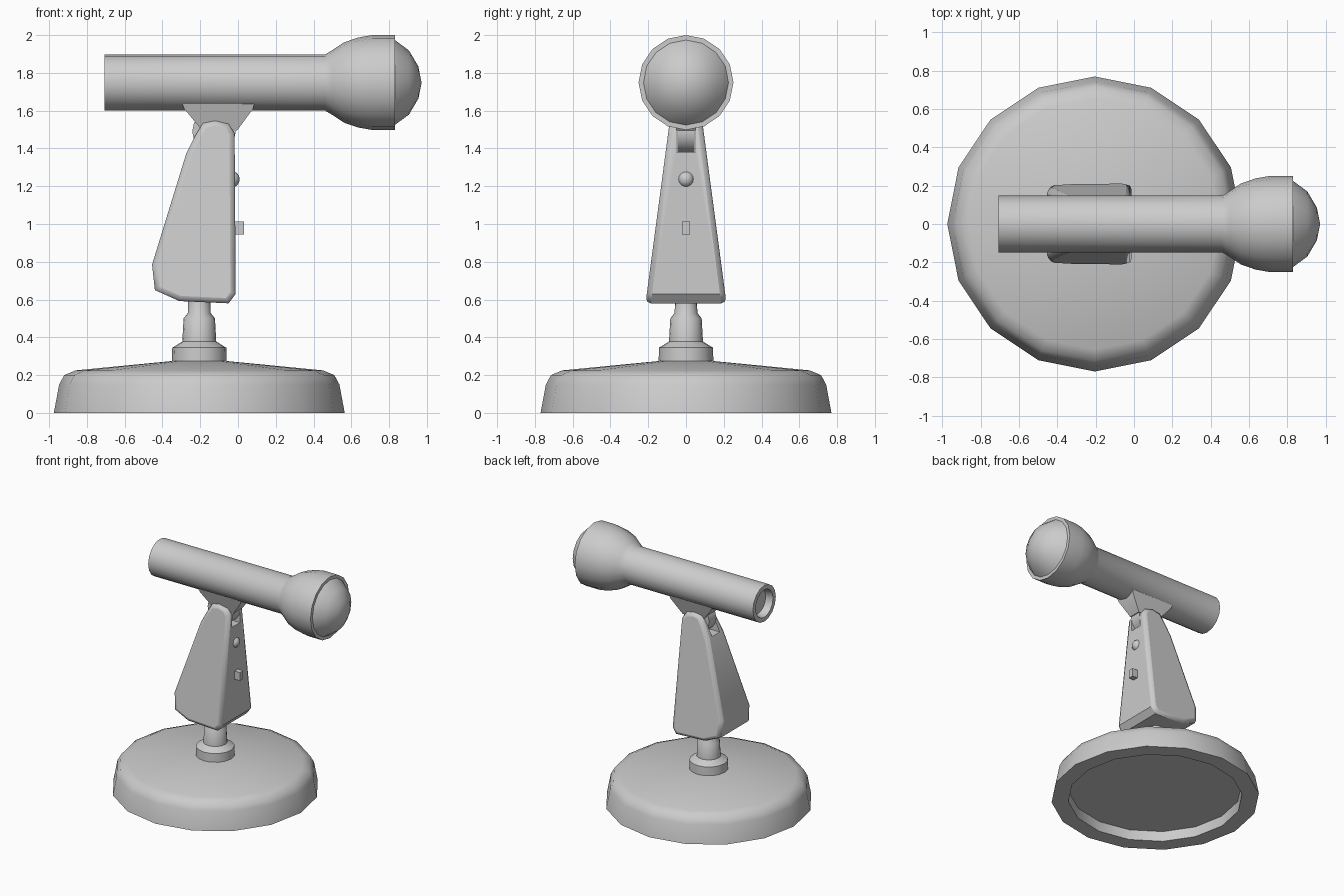
import bpy, bmesh, math
from mathutils import Matrix, Vector

if "Cube" in bpy.data.objects:
    bpy.data.objects.remove(bpy.data.objects["Cube"])


def finish(bm, name, angle=35):
    bmesh.ops.remove_doubles(bm, verts=bm.verts, dist=1e-5)
    bmesh.ops.recalc_face_normals(bm, faces=bm.faces)
    me = bpy.data.meshes.new(name)
    bm.to_mesh(me)
    bm.free()
    ob = bpy.data.objects.new(name, me)
    bpy.context.collection.objects.link(ob)
    bpy.ops.object.select_all(action='DESELECT')
    ob.select_set(True)
    bpy.context.view_layer.objects.active = ob
    if angle:
        bpy.ops.object.shade_smooth_by_angle(angle=math.radians(angle))
    return ob


def lathe(name, profile, matrix, sides=16, angle=35):
    """Spin (radius, height) points around local z, then place with matrix."""
    bm = bmesh.new()
    vs = [bm.verts.new((r, 0, h)) for r, h in profile]
    edges = [bm.edges.new(p) for p in zip(vs, vs[1:])]
    bmesh.ops.spin(bm, geom=vs + edges, cent=(0, 0, 0), axis=(0, 0, 1),
                   angle=math.tau, steps=sides, use_duplicate=False)
    bm.transform(matrix)
    return finish(bm, name, angle)


def prism(name, outline, half_width, angle=35):
    """Extrude an (x, z) outline across y; half_width depends on z."""
    bm = bmesh.new()
    a, b = [[bm.verts.new((x, s * half_width(z), z)) for x, z in outline]
            for s in (-1, 1)]
    bm.faces.new(a)
    bm.faces.new(b)
    for i in range(len(a)):
        j = (i + 1) % len(a)
        bm.faces.new((a[i], a[j], b[j], b[i]))
    return finish(bm, name, angle)


def box(name, lo, hi):
    lo, hi = Vector(lo), Vector(hi)
    bm = bmesh.new()
    bmesh.ops.create_cube(bm, size=1, matrix=Matrix.Translation((lo + hi) / 2)
                          @ Matrix.Diagonal((*(hi - lo), 1)))
    return finish(bm, name, 0)


STAND = Matrix.Translation((-0.205, 0, 0))
ALONG_X = Matrix.Translation((0, 0, 1.749)) @ Matrix.Rotation(math.pi / 2, 4, 'Y')

# Round foot, recessed underneath
lathe("base", [(0, 0.08), (0.64, 0.08), (0.645, 0), (0.77, 0), (0.742, 0.15),
               (0.715, 0.2), (0.655, 0.225), (0.14, 0.275), (0, 0.275)], STAND, 16, 40)

# Stepped stem
lathe("stem", [(0, 0.27), (0.145, 0.27), (0.143, 0.345), (0.09, 0.378), (0.083, 0.5),
               (0.06, 0.53), (0.058, 0.62), (0, 0.62)], STAND, 16, 40)

# Tapered body with softened side edges and a slot for the hinge
body = prism("body", [(-0.455, 0.785), (-0.44, 0.65), (-0.31, 0.592), (-0.05, 0.58),
                      (-0.012, 0.63), (-0.018, 1.48), (-0.05, 1.53), (-0.12, 1.55),
                      (-0.185, 1.535), (-0.225, 1.47), (-0.275, 1.37)],
             lambda z: 0.209 - (z - 0.62) * 0.133)
bevel = body.modifiers.new("soft_edges", 'BEVEL')
bevel.width, bevel.segments = 0.028, 2
bevel.limit_method, bevel.angle_limit = 'ANGLE', math.radians(70)
slot = box("slot_cutter", (-0.6, -0.05, 1.38), (0.3, 0.05, 1.8))
slot.hide_render = True
slot.hide_set(True)
cut = body.modifiers.new("hinge_slot", 'BOOLEAN')
cut.object, cut.solver = slot, 'EXACT'

# Hinge tongue and flared mount under the tube
lathe("hinge_tongue", [(0, -0.046), (0.115, -0.046), (0.115, 0.046), (0, 0.046)],
      Matrix.Translation((-0.127, 0, 1.49)) @ Matrix.Rotation(math.pi / 2, 4, 'X'))
prism("tube_mount", [(-0.19, 1.495), (-0.005, 1.495), (0.08, 1.61), (0.09, 1.65),
                     (-0.3, 1.65), (-0.285, 1.61)],
      lambda z: 0.05 + (z - 1.495) * 0.3)

# Ball button and square switch on the body
bm = bmesh.new()
bmesh.ops.create_uvsphere(bm, u_segments=12, v_segments=8, radius=0.044,
                          matrix=Matrix.Translation((-0.035, 0, 1.237)))
finish(bm, "round_button", 60)
box("square_switch", (-0.03, -0.022, 0.945), (0.032, 0.022, 1.012))

# Tube with hollow tail, and flared head
lathe("tube_and_head", [(0, -0.65), (0.1, -0.65), (0.112, -0.708), (0.148, -0.708),
                        (0.148, 0.46), (0.172, 0.5), (0.212, 0.56), (0.238, 0.635),
                        (0.251, 0.71), (0.251, 0.83), (0.2, 0.83), (0, 0.83)], ALONG_X)

# Domed front
lathe("front_dome", [(0.2, 0.82), (0.225, 0.83), (0.17, 0.905), (0.085, 0.955),
                     (0, 0.972)], ALONG_X, 16, 50)
